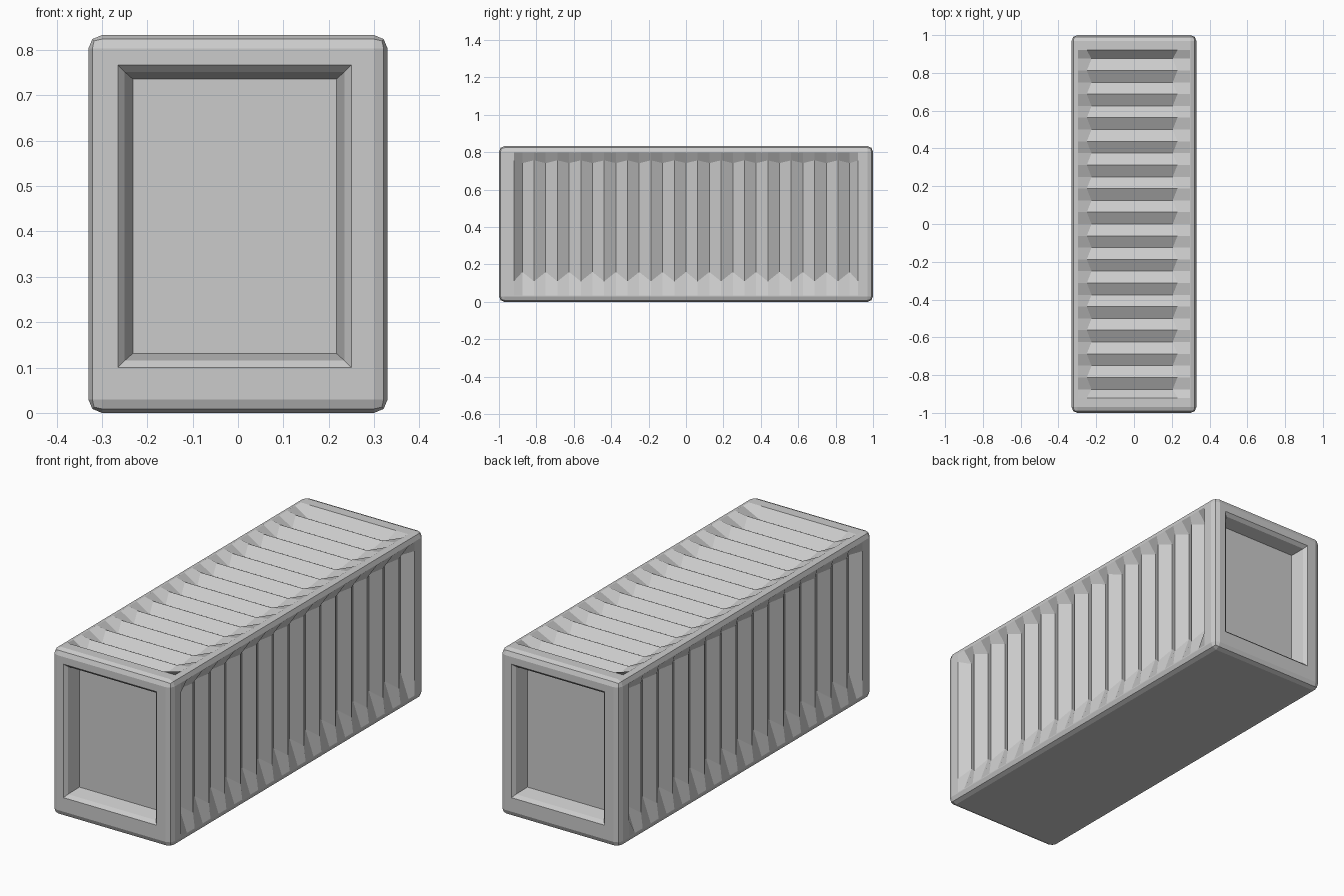
import bpy, bmesh
from mathutils import Vector

if "Cube" in bpy.data.objects:
    bpy.data.objects.remove(bpy.data.objects["Cube"])

W, L, H = 0.33, 1.0, 0.833
BEVEL = 0.03
PITCH, SHALLOW, DEEP = 0.125, 0.010, 0.045

# Rounded shell: box with two-step bevelled edges
bm = bmesh.new()
bmesh.ops.create_cube(bm, size=1)
for v in bm.verts:
    v.co = Vector((v.co.x * 2 * W, v.co.y * 2 * L, (v.co.z + 0.5) * H))
bmesh.ops.bevel(bm, geom=bm.edges[:], offset=BEVEL, segments=2, profile=0.5,
                affect='EDGES')


def open_side(normal):
    """Remove the flat face on one side so that a panel can be fitted."""
    n = Vector(normal)
    bm.normal_update()
    face = max((f for f in bm.faces if f.normal.dot(n) > 0.99),
               key=lambda f: f.calc_area())
    bmesh.ops.delete(bm, geom=[face], context='FACES_ONLY')


def frame(place, uo, vo, rim):
    """Flat border between the bevel and the panel rim (four edge lists)."""
    corners = [(uo[0], vo[0]), (uo[1], vo[0]), (uo[1], vo[1]), (uo[0], vo[1])]
    outer = [bm.verts.new(place(u, v, 0)) for u, v in corners]
    for i in range(4):
        bm.faces.new([outer[i], outer[(i + 1) % 4]] + rim[i][::-1])


def corrugated(place, uo, vo, rim_v, ridge_v, valley_v):
    """Zigzag panel running along y with sloping ends."""
    rows = [(-0.92, 0.0, ridge_v)]
    for i in range(29):
        valley = i % 2 == 0
        rows.append((-0.875 + i * PITCH / 2, DEEP if valley else SHALLOW,
                     valley_v if valley else ridge_v))
    rows.append((0.92, 0.0, ridge_v))
    grid = []
    for u, d, vv in rows:
        pts = [(rim_v[0], 0), (vv[0], d), (vv[1], d), (rim_v[1], 0)]
        grid.append([bm.verts.new(place(u, v, dd)) for v, dd in pts])
    for a, b in zip(grid, grid[1:]):
        for j in range(3):
            bm.faces.new((a[j], b[j], b[j + 1], a[j + 1]))
    rim = [[r[0] for r in grid], grid[-1], [r[3] for r in grid][::-1],
           grid[0][::-1]]
    frame(place, uo, vo, rim)


def recessed(place, uo, vo, steps):
    """End panel sunk through nested rectangles (u0, u1, v0, v1, depth)."""
    loops = [[bm.verts.new(place(u, v, d)) for u, v in
              ((u0, v0), (u1, v0), (u1, v1), (u0, v1))]
             for u0, u1, v0, v1, d in steps]
    for a, b in zip(loops, loops[1:]):
        for i in range(4):
            j = (i + 1) % 4
            bm.faces.new((a[i], a[j], b[j], b[i]))
    bm.faces.new(loops[-1])
    first = loops[0]
    frame(place, uo, vo, [[first[i], first[(i + 1) % 4]] for i in range(4)])


flat_x = (-W + BEVEL, W - BEVEL)
flat_y = (-L + BEVEL, L - BEVEL)
flat_z = (BEVEL, H - BEVEL)

# Corrugated long sides
for s in (1, -1):
    open_side((s, 0, 0))
    corrugated(lambda u, v, d: (s * (W - d), u, v), flat_y, flat_z,
               (0.035, 0.80), (0.11, 0.757), (0.16, 0.742))

# Corrugated roof
open_side((0, 0, 1))
corrugated(lambda u, v, d: (v, u, H - d), flat_y, flat_x,
           (-0.297, 0.297), (-0.25, 0.23), (-0.225, 0.205))

# Recessed end panels
for s in (-1, 1):
    open_side((0, s, 0))
    recessed(lambda u, v, d: (-s * u, s * (L - d), v), flat_x, flat_z,
             [(-0.265, 0.25, 0.10, 0.767, 0.0),
              (-0.25, 0.235, 0.115, 0.752, 0.016),
              (-0.232, 0.217, 0.131, 0.736, 0.08)])

# Weld panels to the shell
bmesh.ops.remove_doubles(bm, verts=bm.verts[:], dist=0.0005)
bmesh.ops.recalc_face_normals(bm, faces=bm.faces[:])
mesh = bpy.data.meshes.new("cargo_container")
bm.to_mesh(mesh)
bm.free()
obj = bpy.data.objects.new("cargo_container", mesh)
bpy.context.collection.objects.link(obj)
